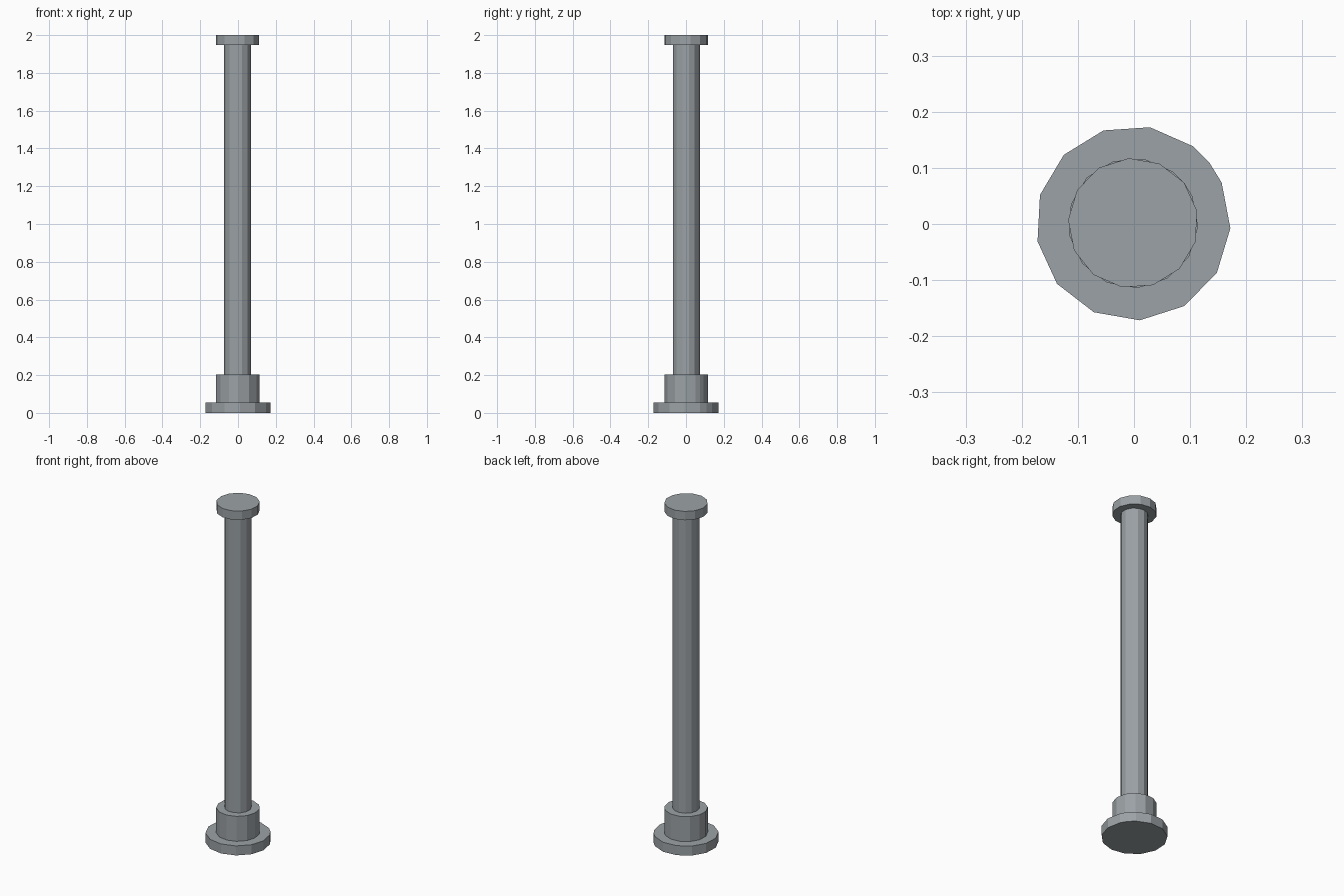
import bpy
import bmesh
from math import sin, cos, radians

if "Cube" in bpy.data.objects:
    bpy.data.objects.remove(bpy.data.objects["Cube"])

SIDES = 13
STEP = 360 / SIDES
SEAM = 38.5            # angle of the first corner
CX, CY = -0.0015, 0.0015  # axis offset of the odd-sided rings

# Dark steel paint
steel = bpy.data.materials.new("dark_steel")
steel.diffuse_color = (0.33, 0.36, 0.38, 1)
steel.use_nodes = True
steel.node_tree.nodes["Principled BSDF"].inputs["Base Color"].default_value = steel.diffuse_color


def prism(name, radius, z0, z1, half_turned):
    """Closed 13-sided drum; half-turned ones keep an extra corner at the seam."""
    start = SEAM + (STEP / 2 if half_turned else 0)
    angles = [start + i * STEP for i in range(SIDES)]
    if half_turned:
        angles.append(SEAM + 360)
    bm = bmesh.new()
    ring = [bm.verts.new((CX + radius * cos(radians(a)),
                          CY + radius * sin(radians(a)), z0)) for a in angles]
    face = bm.faces.new(ring)
    top = bmesh.ops.extrude_face_region(bm, geom=[face], use_keep_orig=True)["geom"]
    bmesh.ops.translate(bm, vec=(0, 0, z1 - z0),
                        verts=[g for g in top if isinstance(g, bmesh.types.BMVert)])
    bmesh.ops.recalc_face_normals(bm, faces=bm.faces)
    mesh = bpy.data.meshes.new(name)
    bm.to_mesh(mesh)
    bm.free()
    mesh.materials.append(steel)
    obj = bpy.data.objects.new(name, mesh)
    bpy.context.collection.objects.link(obj)
    return obj


# Foot plate, collar, pole and top cap
prism("base_plate", 0.1735, 0.0, 0.056, True)
prism("collar", 0.116, 0.056, 0.203, True)
prism("pole", 0.072, 0.203, 1.948, False)
prism("top_cap", 0.116, 1.948, 2.0, False)
